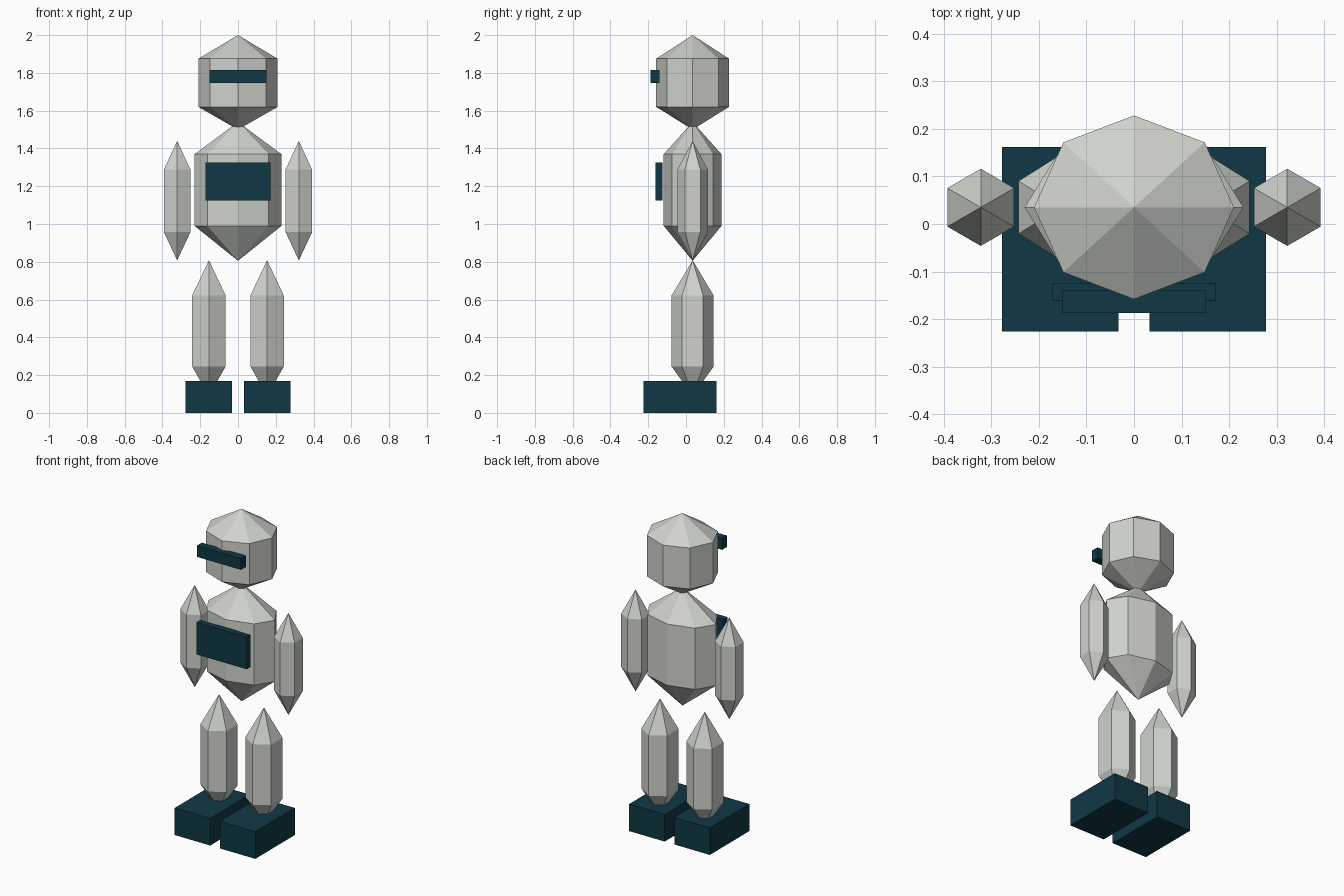
import bpy, bmesh, math

if "Cube" in bpy.data.objects:
    bpy.data.objects.remove(bpy.data.objects["Cube"])


def material(name, rgb):
    m = bpy.data.materials.new(name)
    m.diffuse_color = (*rgb, 1)
    m.use_nodes = True
    m.node_tree.nodes["Principled BSDF"].inputs["Base Color"].default_value = m.diffuse_color
    return m


GREY = material("pale grey", (0.62, 0.65, 0.60))
TEAL = material("dark teal", (0.005, 0.040, 0.060))
AXIS_Y = 0.035  # depth of the body axis


def finish(name, bm, mat):
    bmesh.ops.recalc_face_normals(bm, faces=bm.faces)
    mesh = bpy.data.meshes.new(name)
    bm.to_mesh(mesh)
    bm.free()
    mesh.materials.append(mat)
    obj = bpy.data.objects.new(name, mesh)
    bpy.context.collection.objects.link(obj)
    return obj


def crystal(name, x, sides, rx, ry, heights):
    """Prism with a pointed cap at each end; heights = tip, ring, ring, tip."""
    tip_low, low, high, tip_high = heights
    bm = bmesh.new()
    rings = []
    for z in (low, high):
        ring = []
        for i in range(sides):
            a = math.pi / 2 + 2 * math.pi * i / sides
            ring.append(bm.verts.new((x + rx * math.cos(a), AXIS_Y + ry * math.sin(a), z)))
        rings.append(ring)
    bottom = bm.verts.new((x, AXIS_Y, tip_low))
    top = bm.verts.new((x, AXIS_Y, tip_high))
    for i in range(sides):
        j = (i + 1) % sides
        bm.faces.new((rings[0][i], rings[0][j], rings[1][j], rings[1][i]))
        bm.faces.new((rings[0][j], rings[0][i], bottom))
        bm.faces.new((rings[1][i], rings[1][j], top))
    return finish(name, bm, GREY)


def box(name, x, y, z):
    """Box given by its (min, max) range on each axis."""
    bm = bmesh.new()
    bmesh.ops.create_cube(bm, size=1)
    for v in bm.verts:
        for k, (a, b) in enumerate((x, y, z)):
            v.co[k] = b if v.co[k] > 0 else a
    return finish(name, bm, TEAL)


# Head and torso
crystal("head", 0, 8, 0.210, 0.193, (1.50, 1.62, 1.875, 2.0))
crystal("torso", 0, 8, 0.230, 0.153, (0.805, 0.99, 1.37, 1.54))

# Visor and chest panel
box("visor", (-0.151, 0.151), (-0.187, -0.139), (1.746, 1.816))
box("chest_panel", (-0.172, 0.172), (-0.162, -0.124), (1.125, 1.325))

# Limbs and feet
for side, s in (("left", 1), ("right", -1)):
    crystal(side + "_arm", s * 0.322, 6, 0.081, 0.081, (0.807, 0.957, 1.288, 1.44))
    crystal(side + "_leg", s * 0.154, 6, 0.102, 0.111, (0.09, 0.245, 0.622, 0.808))
    box(side + "_foot", tuple(sorted((s * 0.033, s * 0.277))), (-0.226, 0.162), (0, 0.168))
